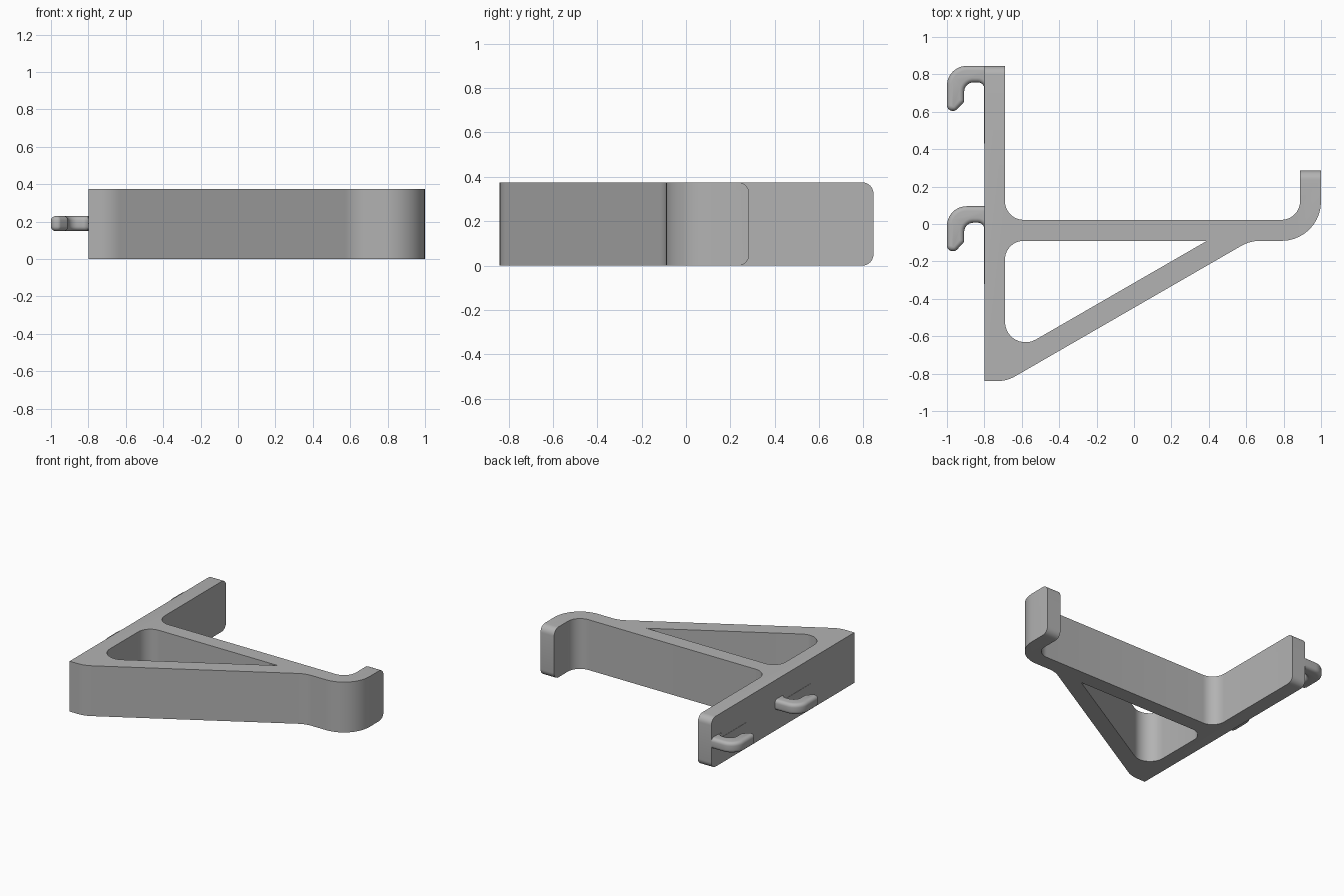
import bpy, bmesh, math
from mathutils import Vector

cube = bpy.data.objects.get("Cube")
if cube:
    bpy.data.objects.remove(cube, do_unlink=True)

HEIGHT = 0.375

grey = bpy.data.materials.new("plain grey")
grey.use_nodes = True
grey.diffuse_color = (0.45, 0.45, 0.45, 1)
grey.node_tree.nodes["Principled BSDF"].inputs["Base Color"].default_value = grey.diffuse_color


def rounded(corners, segments=10):
    """Turn (x, y, radius) corners into an outline with true arcs."""
    outline = []
    for i, (x, y, r) in enumerate(corners):
        p = Vector((x, y))
        if r == 0:
            outline.append(p)
            continue
        a = (Vector(corners[i - 1][:2]) - p).normalized()
        b = (Vector(corners[(i + 1) % len(corners)][:2]) - p).normalized()
        half = a.angle(b) / 2
        centre = p + (a + b).normalized() * r / math.sin(half)
        start = p + a * r / math.tan(half) - centre
        end = p + b * r / math.tan(half) - centre
        sweep = math.atan2(start.cross(end), start.dot(end))
        for k in range(segments + 1):
            t = sweep * k / segments
            c, s = math.cos(t), math.sin(t)
            outline.append(centre + Vector((start.x * c - start.y * s,
                                            start.x * s + start.y * c)))
    return outline


def prism(name, corners, low, high, pick=None, bevel=0.0, segments=6):
    """Extrude an outline upwards and round the edges chosen by pick."""
    bm = bmesh.new()
    base = bm.faces.new([bm.verts.new((p.x, p.y, low)) for p in rounded(corners)])
    grown = bmesh.ops.extrude_face_region(bm, geom=[base], use_keep_orig=True)
    tops = [v for v in grown["geom"] if isinstance(v, bmesh.types.BMVert)]
    bmesh.ops.translate(bm, verts=tops, vec=(0, 0, high - low))
    bmesh.ops.recalc_face_normals(bm, faces=bm.faces)
    if pick:
        edges = [e for e in bm.edges if pick(e.verts[0].co, e.verts[1].co)]
        bmesh.ops.bevel(bm, geom=edges, offset=bevel, segments=segments,
                        profile=0.5, affect='EDGES', clamp_overlap=False)
    mesh = bpy.data.meshes.new(name)
    bm.to_mesh(mesh)
    bm.free()
    mesh.materials.append(grey)
    obj = bpy.data.objects.new(name, mesh)
    bpy.context.collection.objects.link(obj)
    return obj


def smooth(obj):
    bpy.ops.object.select_all(action='DESELECT')
    obj.select_set(True)
    bpy.context.view_layer.objects.active = obj
    bpy.ops.object.shade_smooth_by_angle(angle=math.radians(30))


# Bracket: wall plate, arm with upturned lip, and sloping brace in one profile
WALL_END, LIP_END = 0.845, 0.285
profile = [(-0.8, -0.84, 0), (-0.68, -0.84, 0.2), (0.62, -0.09, 0.2),
           (1, -0.09, 0.21), (1, LIP_END, 0), (0.888, LIP_END, 0),
           (0.888, 0.022, 0.1), (-0.69, 0.022, 0.1),
           (-0.69, WALL_END, 0), (-0.8, WALL_END, 0)]


def tip_edge(a, b):
    flat = abs(a.z - b.z) < 1e-5 and abs(a.y - b.y) < 1e-5
    return flat and any(abs(a.y - end) < 1e-4 for end in (WALL_END, LIP_END))


bracket = prism("bracket", profile, 0, HEIGHT, tip_edge, 0.05)

# Triangular opening between arm and brace
opening = prism("opening_cutter", [(-0.69, -0.09, 0.1), (-0.69, -0.713, 0.11),
                                   (0.39, -0.09, 0)], -0.1, HEIGHT + 0.1)
cut = bracket.modifiers.new("opening", 'BOOLEAN')
cut.operation = 'DIFFERENCE'
cut.solver = 'EXACT'
cut.object = opening
bpy.context.view_layer.objects.active = bracket
bpy.ops.object.modifier_apply(modifier=cut.name)
bpy.data.objects.remove(opening, do_unlink=True)
smooth(bracket)

# Two rounded hooks behind the wall plate, each with a hairline rib below it
ROOT = -0.795
hook = [(ROOT, 0.845, 0), (-1, 0.845, 0.105), (-1, 0.605, 0.03),
        (-0.955, 0.605, 0.025), (-0.908, 0.652, 0.03),
        (-0.908, 0.757, 0.05), (-0.8, 0.757, 0.035), (-0.8, 0.7, 0), (ROOT, 0.7, 0)]


def rim_edge(a, b):
    on_wall = max(a.x, b.x) > -0.801 and abs(a.x - b.x) < 0.006
    return abs(a.z - b.z) < 1e-5 and not on_wall


for label, drop in (("upper", 0), ("lower", 0.75)):
    corners = [(x, y - drop, r) for x, y, r in hook]
    smooth(prism(label + "_hook", corners, 0.15, 0.23, rim_edge, 0.025, 5))
    rib = [(-0.802, 0.76 - drop, 0), (-0.802, 0.43 - drop, 0),
           (ROOT, 0.43 - drop, 0), (ROOT, 0.76 - drop, 0)]
    prism(label + "_rib", rib, 0.188, 0.192)
